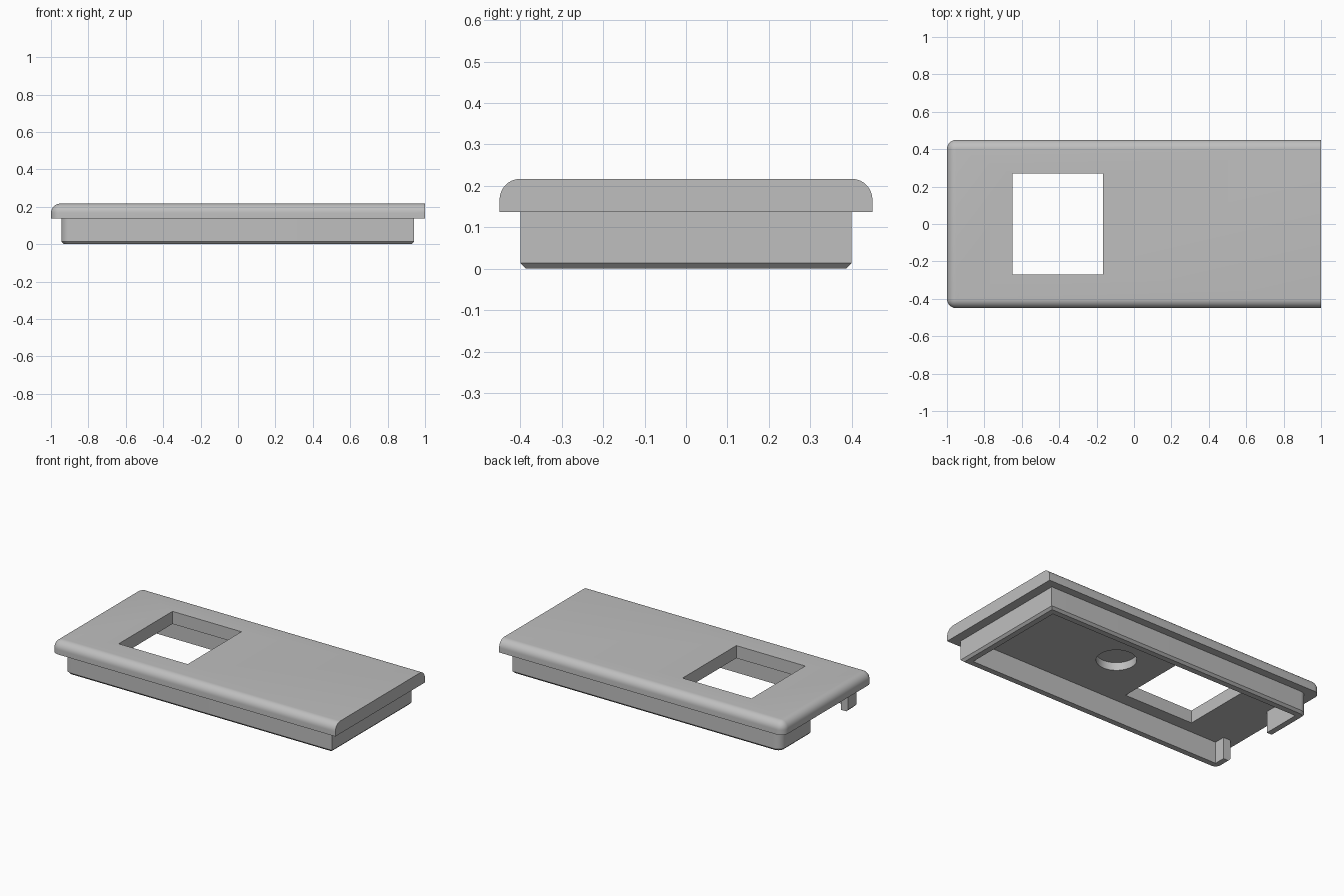
import bpy
import bmesh
from mathutils import Matrix

default = bpy.data.objects.get("Cube")
if default:
    bpy.data.objects.remove(default, do_unlink=True)

grey = bpy.data.materials.new("light grey")
grey.use_nodes = True
colour = (0.52, 0.52, 0.52, 1)
grey.diffuse_color = colour
grey.node_tree.nodes["Principled BSDF"].inputs["Base Color"].default_value = colour


def make_object(name, bm):
    bmesh.ops.recalc_face_normals(bm, faces=bm.faces)
    mesh = bpy.data.meshes.new(name)
    bm.to_mesh(mesh)
    bm.free()
    obj = bpy.data.objects.new(name, mesh)
    bpy.context.collection.objects.link(obj)
    mesh.materials.append(grey)
    return obj


def box(x0, x1, y0, y1, z0, z1):
    bm = bmesh.new()
    bmesh.ops.create_cube(bm, size=1)
    for v in bm.verts:
        v.co.x = x1 if v.co.x > 0 else x0
        v.co.y = y1 if v.co.y > 0 else y0
        v.co.z = z1 if v.co.z > 0 else z0
    return bm


def bevel(bm, rule, size, segments):
    edges = [e for e in bm.edges if rule(*(v.co for v in e.verts))]
    bmesh.ops.bevel(bm, geom=edges, offset=size, segments=segments,
                    profile=0.5, affect='EDGES', clamp_overlap=True)


def activate(obj):
    bpy.ops.object.select_all(action='DESELECT')
    obj.select_set(True)
    bpy.context.view_layer.objects.active = obj


def cut(obj, bm):
    cutter = make_object("cutter", bm)
    cutter.hide_render = True
    mod = obj.modifiers.new("cut", 'BOOLEAN')
    mod.operation = 'DIFFERENCE'
    mod.solver = 'EXACT'
    mod.object = cutter
    activate(obj)
    bpy.ops.object.modifier_apply(modifier=mod.name)
    bpy.data.objects.remove(cutter, do_unlink=True)


def at_left_end(a, b):
    return a.x < -0.9 and b.x < -0.9


def upright(a, b):
    return abs(a.z - b.z) > 0.05


SEAM, TOP, WALL = 0.137, 0.217, 0.05

# Cover plate: rounded along both sides and one end, square at the other end
bm = box(-1, 1, -0.45, 0.45, SEAM, TOP)
bevel(bm, lambda a, b: (upright(a, b) and at_left_end(a, b)) or
      (min(a.z, b.z) > 0.2 and not (a.x > 0.9 and b.x > 0.9)), 0.05, 10)
plate = make_object("cover_plate", bm)

# Rectangular window through the plate
cut(plate, box(-0.65, -0.165, -0.27, 0.27, 0, 0.4))

# Blind round pocket in the underside
bm = bmesh.new()
bmesh.ops.create_cone(bm, cap_ends=True, segments=48, radius1=0.115,
                      radius2=0.115, depth=0.1,
                      matrix=Matrix.Translation((0.13, 0, SEAM)))
cut(plate, bm)

# Skirt: rim below the plate with a chamfered foot
X0, X1, Y = -0.945, 0.942, 0.4
bm = box(X0, X1, -Y, Y, 0, SEAM)
bevel(bm, lambda a, b: upright(a, b) and at_left_end(a, b), 0.05, 8)
bevel(bm, lambda a, b: max(a.z, b.z) < 0.001, 0.014, 1)
skirt = make_object("skirt", bm)
cut(skirt, box(X0 + WALL, X1 - WALL, WALL - Y, Y - WALL, -0.1, 0.3))

# Off-centre gap in the end wall
cut(skirt, box(X0 - 0.1, X0 + 0.1, -0.28, 0.1, -0.1, 0.3))

for obj in (plate, skirt):
    activate(obj)
    bpy.ops.object.shade_smooth_by_angle(angle=0.5)
